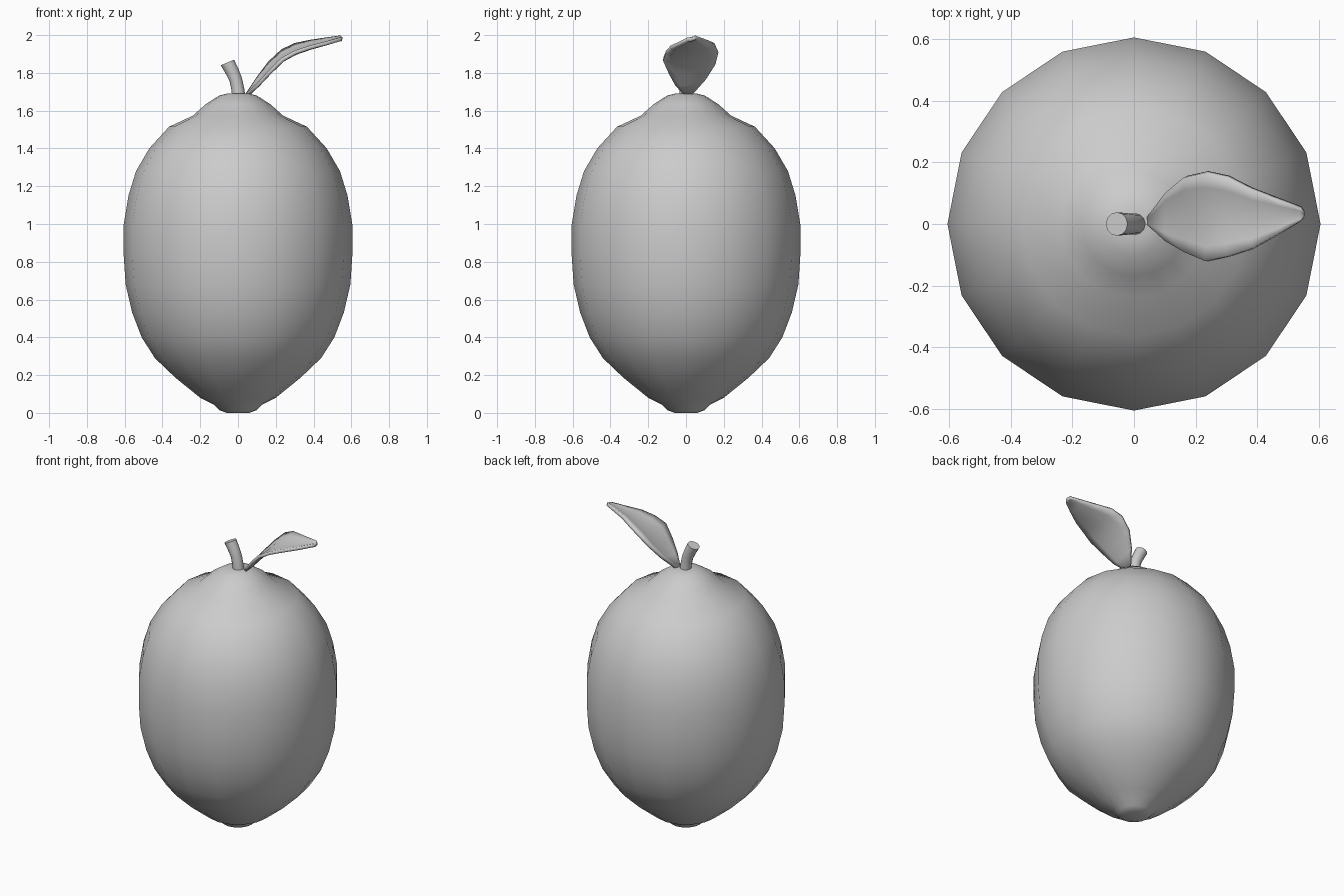
import bpy, bmesh
from math import cos, sin, tau
from mathutils import Vector

cube = bpy.data.objects.get("Cube")
if cube:
    bpy.data.objects.remove(cube, do_unlink=True)

grey = bpy.data.materials.new("plain grey")
grey.use_nodes = True
grey.diffuse_color = (0.6, 0.6, 0.6, 1)
grey.node_tree.nodes["Principled BSDF"].inputs["Base Color"].default_value = (0.6, 0.6, 0.6, 1)


def loft(name, rows, closed, capped, angle):
    """Skin a list of point rows, optionally closing each row and capping the ends."""
    bm = bmesh.new()
    grid = [[bm.verts.new(p) for p in row] for row in rows]
    n = len(grid[0])
    for a, b in zip(grid, grid[1:]):
        for i in range(n if closed else n - 1):
            j = (i + 1) % n
            bm.faces.new((a[i], a[j], b[j], b[i]))
    if capped:
        bm.faces.new(grid[0][::-1])
        bm.faces.new(grid[-1])
    mesh = bpy.data.meshes.new(name)
    bm.to_mesh(mesh)
    bm.free()
    mesh.materials.append(grey)
    obj = bpy.data.objects.new(name, mesh)
    bpy.context.collection.objects.link(obj)
    bpy.ops.object.select_all(action='DESELECT')
    obj.select_set(True)
    bpy.context.view_layer.objects.active = obj
    bpy.ops.object.shade_smooth_by_angle(angle=angle)
    return obj


def ring(centre, radius, sides, tilt=0):
    """Circle whose normal leans towards -x by the tilt angle."""
    points = []
    for i in range(sides):
        a = tau * i / sides
        u, v = radius * cos(a), radius * sin(a)
        points.append(Vector(centre) + Vector((u * cos(tilt), v, u * sin(tilt))))
    return points


# Fruit body: radius and height from the blunt tip to the shoulder and crown
profile = [(0.06, 0), (0.1, 0.015), (0.13, 0.045), (0.2, 0.08), (0.33, 0.185),
           (0.44, 0.29), (0.51, 0.4), (0.56, 0.53), (0.595, 0.68), (0.605, 0.83),
           (0.605, 1.0), (0.58, 1.15), (0.54, 1.28), (0.47, 1.4), (0.365, 1.515),
           (0.24, 1.573), (0.17, 1.635), (0.1, 1.68), (0.05, 1.692)]
loft("fruit_body", [ring((0, 0, z), r, 16) for r, z in profile], True, True, 1.2)

# Stem: short bent stalk, x, z, radius, tilt
stalk = [(0.005, 1.66, 0.036, 0), (0, 1.71, 0.034, 0.1), (-0.012, 1.765, 0.034, 0.25),
         (-0.032, 1.81, 0.036, 0.4), (-0.056, 1.855, 0.038, 0.4)]
loft("stem", [ring((x, 0, z), r, 12, t) for x, z, r, t in stalk], True, True, 0.8)

# Leaf: x, front y, back y, front z, back z along its length
stations = [(0.04, 0, 0.02, 1.69, 1.69), (0.1, -0.055, 0.1, 1.745, 1.78),
            (0.16, -0.09, 0.15, 1.81, 1.86), (0.23, -0.12, 0.165, 1.88, 1.925),
            (0.3, -0.105, 0.15, 1.918, 1.958), (0.38, -0.08, 0.11, 1.945, 1.975),
            (0.47, -0.03, 0.075, 1.968, 1.988), (0.54, 0.01, 0.048, 1.988, 1.998),
            (0.553, 0.025, 0.035, 1.985, 1.99)]
ACROSS = 6
rows = []
for x, y0, y1, z0, z1 in stations:
    row = []
    for i in range(ACROSS + 1):
        t = i / ACROSS
        sag = 0.3 * (y1 - y0) * t * (1 - t)
        row.append((x, y0 + (y1 - y0) * t, z0 + (z1 - z0) * t - sag))
    rows.append(row[::-1])
leaf = loft("leaf", rows, False, False, 0.8)
if leaf.data.polygons[0].normal.z < 0:
    leaf.data.flip_normals()
solid = leaf.modifiers.new("thickness", 'SOLIDIFY')
solid.thickness = 0.02
solid.offset = -1
